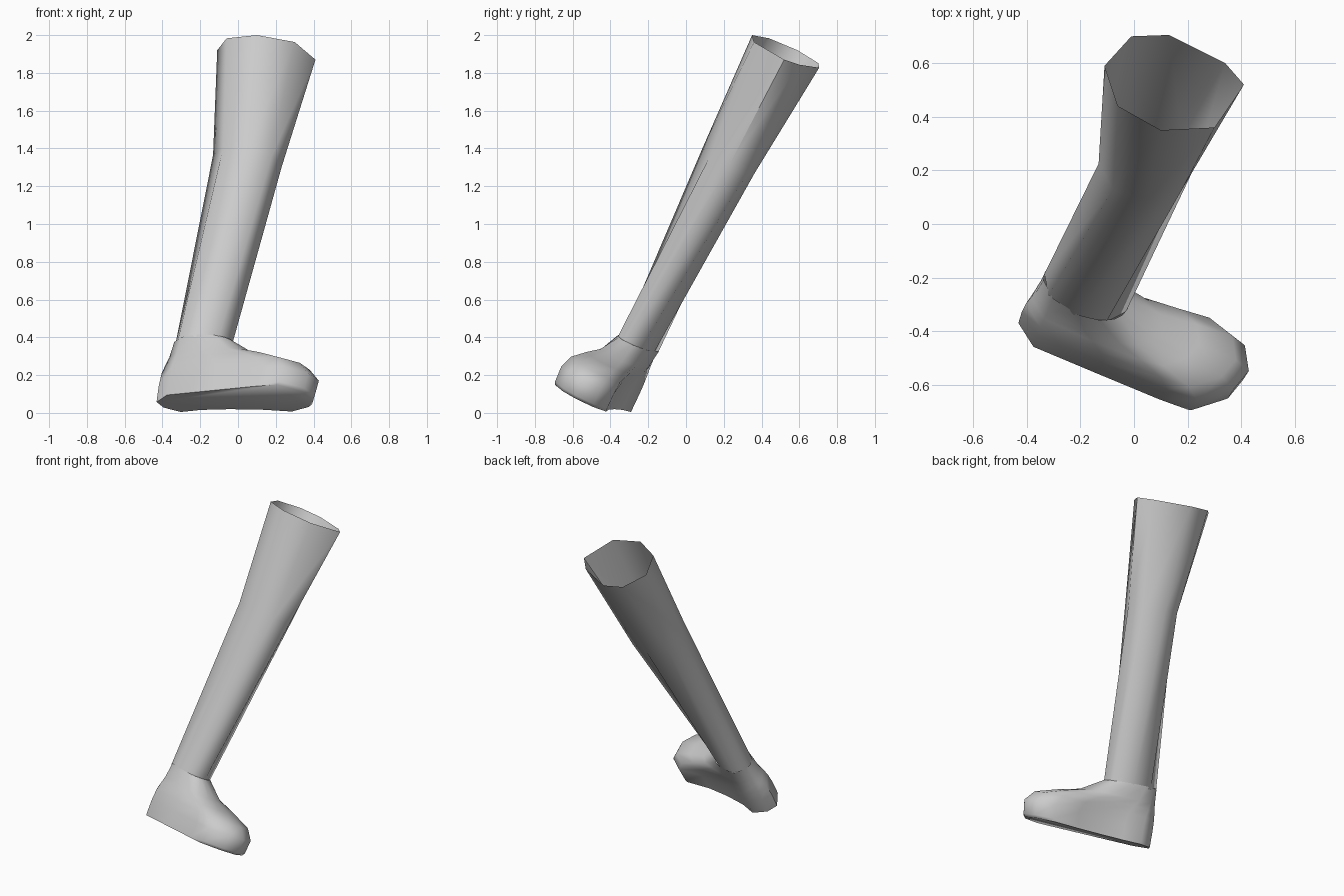
import bpy, math
from mathutils import Vector

if "Cube" in bpy.data.objects:
    bpy.data.objects.remove(bpy.data.objects["Cube"])

# Tilted frame of the foot: forward, sideways (inner), up
F = Vector((.905, -.42, .055)).normalized()
N = Vector((.14, .42, .895)).normalized()
S = N.cross(F)
O = Vector((0, -.44, .051))


def local(t, u, h):
    return O + F * t + S * u + N * h


def loft(name, rings, cap_start=False):
    n = len(rings[0])
    verts = [p for r in rings for p in r]
    faces = [(k * n + i, k * n + (i + 1) % n, (k + 1) * n + (i + 1) % n, (k + 1) * n + i)
             for k in range(len(rings) - 1) for i in range(n)]
    if cap_start:
        faces.append(tuple(reversed(range(n))))
    me = bpy.data.meshes.new(name)
    me.from_pydata(verts, [], faces)
    ob = bpy.data.objects.new(name, me)
    bpy.context.collection.objects.link(ob)
    bpy.ops.object.select_all(action='DESELECT')
    ob.select_set(True)
    bpy.context.view_layer.objects.active = ob
    bpy.ops.object.shade_smooth_by_angle(angle=math.radians(60))
    return ob


def ellipse(c, a, b, angles):
    return [c + a * math.cos(math.radians(d)) + b * math.sin(math.radians(d)) for d in angles]


# Foot: sole outline blended upward into the ankle opening
sole = [(.43, .03), (.375, .12), (.26, .15), (.09, .085), (-.07, .045), (-.22, .02), (-.337, .02),
        (-.41, -.05), (-.42, -.12), (-.33, -.185), (-.07, -.18), (.19, -.175), (.31, -.167), (.41, -.065)]
turn = [0, 25, 48, 70, 92, 120, 150, 178, 198, 235, 275, 305, 328, 345]
ankle = [(-.225 + .168 * math.cos(math.radians(d)), -.06 + .103 * math.sin(math.radians(d))) for d in turn]
layers = [(.03, -.005), (0, .012), (-.02, .1), (.1, .165), (.4, .212), (.7, .25), (1, .34)]
rings = []
for w, h in layers:
    rings.append([local(s[0] + (a[0] - s[0]) * w, s[1] + (a[1] - s[1]) * w, h + .05 * s[0] * (1 - w))
                  for s, a in zip(sole, ankle)])
loft("foot", rings, True)

# Leg: eight-sided open tube, from ankle through knee to the open rim
steps = range(-90, 270, 45)
low = ellipse(local(-.225, -.06, .325), F * .168, S * .103, steps)
knee = ellipse(Vector((.05, .225, 1.335)), Vector((.182, 0, -.03)), Vector((0, .137, -.068)), steps)
rim_xy = [(.1, .35), (.3, .36), (.41, .52), (.34, .6), (.13, .705), (-.01, .7), (-.11, .59), (-.06, .44)]
rim = [Vector((x, y, 2 - .16 * (x - .1) - .473 * (y - .35))) for x, y in rim_xy]
loft("leg", [low, knee, rim])
